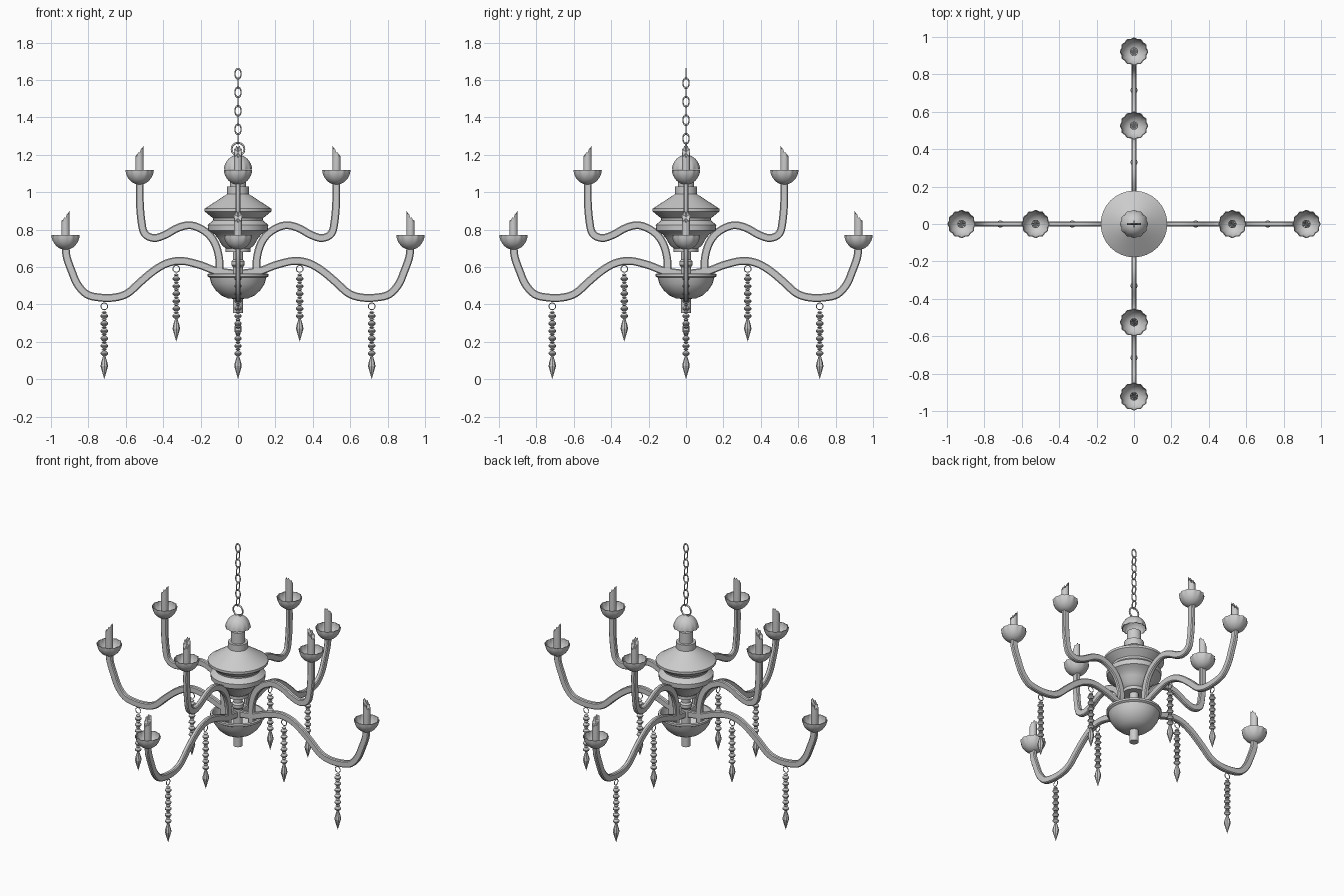
import bpy, bmesh
from math import sin, cos, pi, radians
from mathutils import Vector, Matrix

if "Cube" in bpy.data.objects:
    bpy.data.objects.remove(bpy.data.objects["Cube"])


def finish(name, bm, smooth=True):
    bmesh.ops.remove_doubles(bm, verts=bm.verts, dist=0.0003)
    bmesh.ops.recalc_face_normals(bm, faces=bm.faces)
    me = bpy.data.meshes.new(name)
    bm.to_mesh(me)
    bm.free()
    ob = bpy.data.objects.new(name, me)
    bpy.context.collection.objects.link(ob)
    if smooth:
        bpy.ops.object.select_all(action='DESELECT')
        ob.select_set(True)
        bpy.context.view_layer.objects.active = ob
        bpy.ops.object.shade_smooth_by_angle(angle=radians(32))
    return ob


def add_lathe(bm, prof, segs=32, wave=None, offset=(0, 0, 0)):
    """Spin an (r, z) profile; wave(r, z, angle) can change the radius."""
    off = Vector(offset)
    rows = []
    for r, z in prof:
        row = []
        for i in range(segs):
            a = 2 * pi * i / segs
            rr = wave(r, z, a) if wave else r
            row.append(bm.verts.new(off + Vector((rr * cos(a), rr * sin(a), z))))
        rows.append(row)
    for lo, hi in zip(rows, rows[1:]):
        for i in range(segs):
            j = (i + 1) % segs
            bm.faces.new((lo[i], lo[j], hi[j], hi[i]))


def lathe(name, prof, segs=32, wave=None, smooth=True):
    bm = bmesh.new()
    add_lathe(bm, prof, segs, wave)
    return finish(name, bm, smooth)


def smooth_path(pts, steps=4):
    p = [Vector(q) for q in pts]
    p = [2 * p[0] - p[1]] + p + [2 * p[-1] - p[-2]]
    out = []
    for i in range(1, len(p) - 2):
        a, b, c, d = p[i - 1:i + 3]
        for k in range(steps):
            t = k / steps
            out.append(0.5 * (2 * b + (c - a) * t + (2 * a - 5 * b + 4 * c - d) * t * t
                              + (3 * b - a - 3 * c + d) * t ** 3))
    return out + [p[-2]]


def arm(name, pts, half_h=0.021, half_w=0.0135):
    """Flat bar swept along an (r, z) path in the xz plane."""
    path = smooth_path(pts)
    bm = bmesh.new()
    rows = []
    for i, q in enumerate(path):
        t = (path[min(i + 1, len(path) - 1)] - path[max(i - 1, 0)]).normalized()
        n = Vector((-t.y, t.x))
        row = []
        for u, v in ((-1, -.6), (-.75, -1), (.75, -1), (1, -.6),
                     (1, .6), (.75, 1), (-.75, 1), (-1, .6)):
            c = q + n * u * half_h
            row.append(bm.verts.new((c.x, v * half_w, c.y)))
        rows.append(row)
    for a, b in zip(rows, rows[1:]):
        for i in range(8):
            j = (i + 1) % 8
            bm.faces.new((a[i], a[j], b[j], b[i]))
    bm.faces.new(rows[0])
    bm.faces.new(rows[-1])
    return finish(name, bm)


def ring(name, loc, major, minor, turn=0, stretch=1):
    bpy.ops.mesh.primitive_torus_add(location=loc, rotation=(pi / 2, 0, turn),
                                     major_radius=major, minor_radius=minor,
                                     major_segments=24, minor_segments=8)
    ob = bpy.context.object
    ob.name = name
    ob.scale = (1, stretch, 1)
    bpy.ops.object.shade_smooth()
    return ob


def cup_profile(R=0.073, H=0.078, wall=0.004):
    outer = [(R * sin(a), H * (1 - cos(a))) for a in (i * pi / 16 for i in range(9))]
    inner = [((R - wall) * sin(a), H - (H - wall) * cos(a)) for a in (i * pi / 16 for i in range(9))]
    return outer + inner[::-1]


def scallop(r, z, a):
    return r * (1 + 0.04 * max(0, z / 0.078 - 0.4) / 0.6 * cos(12 * a))


def candle(name, r=0.022):
    """Melted candle, its top sloping down away from the centre (+x)."""
    bm = bmesh.new()
    n = 16
    lo, hi = [], []
    for i in range(n):
        a = 2 * pi * i / n
        x, y = r * cos(a), r * sin(a)
        lo.append(bm.verts.new((x, y, 0.004)))
        hi.append(bm.verts.new((x, y, 0.175 - 0.028 * (1 + cos(a)) + (0.006 if i % 2 else -0.006))))
    mid = bm.verts.new((0, 0, 0.14))
    for i in range(n):
        j = (i + 1) % n
        bm.faces.new((lo[i], lo[j], hi[j], hi[i]))
        bm.faces.new((hi[i], hi[j], mid))
    bm.faces.new(lo[::-1])
    return finish(name, bm)


def pendant(name):
    """String of cut beads ending in a pointed drop; tip at z = 0."""
    bm = bmesh.new()
    z, step = 0.125, 0.24 / 6
    for i in range(6):
        b = z + i * step
        add_lathe(bm, [(0, b), (.010, b), (.020, b + .010), (.020, b + .016),
                       (.010, b + .026), (0, b + .026)], 8)
        add_lathe(bm, [(0, b + .024), (.014, b + .033), (0, b + .042)], 8)
    add_lathe(bm, [(0, 0), (.020, .07), (.017, .088), (.006, .125), (0, .13)], 8)
    return finish(name, bm, False)


# central body with two flared tiers and neck
lathe("body", [(0, 1.10), (.042, 1.10), (.042, 1.03), (.058, 1.03), (.058, .99),
               (.066, .985), (.12, .95), (.178, .912), (.178, .897), (.135, .862),
               (.132, .85), (.162, .825), (.160, .795), (.125, .775), (.105, .75),
               (.085, .715), (.066, .70), (.066, .68), (0, .68)])
lathe("column", [(0, .69), (.027, .69), (.027, .64), (.036, .63), (.036, .61),
                 (.027, .60), (.027, .43), (0, .43)], 20)

# lower bowl with finial
lathe("lower_bowl", [(0, .355), (.027, .355), (.027, .43), (.055, .432), (.09, .449),
                     (.12, .476), (.142, .51), (.151, .543), (.163, .550), (.163, .563),
                     (.150, .566), (.143, .545), (.133, .512), (.112, .484), (.08, .457),
                     (.04, .444), (0, .444)])

# top dome: an upturned cup
dome = lathe("top_dome", cup_profile(), 48, scallop)
dome.rotation_euler = (pi, 0, 0)
dome.location.z = 1.2

# hanging ring and chain
ring("hanging_ring", (0, 0, 1.23), 0.034, 0.005)
for i in range(8):
    ring("chain_link", (0, 0, 1.633 - i * 0.0495), 0.0165, 0.0034,
         pi / 2 if i % 2 else 0, 1.6)

# one quarter of the arms, cups, candles and pendants
parts = [
    arm("upper_arm", [(.10, .53), (.10, .64), (.125, .73), (.175, .79), (.25, .823),
                      (.32, .81), (.39, .772), (.45, .755), (.50, .78), (.517, .85),
                      (.525, .95), (.525, 1.05)]),
    arm("lower_arm", [(.02, .565), (.12, .58), (.2, .61), (.3, .633), (.38, .62),
                      (.45, .58), (.52, .522), (.59, .46), (.66, .437), (.74, .437),
                      (.81, .455), (.86, .51), (.89, .58), (.915, .65), (.922, .705)]),
]
for tag, r, z in (("upper", .526, 1.04), ("lower", .922, .692)):
    cup = lathe(tag + "_cup", cup_profile(), 48, scallop)
    wax = candle(tag + "_candle")
    for ob in (cup, wax):
        ob.location = (r, 0, z)
    wax.location.z += 0.03
    parts += [cup, wax]
for tag, r, z in (("outer", .715, 0), ("inner", .33, .2)):
    drop = pendant(tag + "_pendant")
    drop.location = (r, 0, z)
    parts += [drop, ring(tag + "_pendant_ring", (r, 0, z + .39), 0.018, 0.0025)]

# repeat around the centre
bpy.context.view_layer.update()
for k in range(1, 4):
    for ob in parts:
        copy = ob.copy()
        bpy.context.collection.objects.link(copy)
        copy.matrix_world = Matrix.Rotation(k * pi / 2, 4, 'Z') @ ob.matrix_world
